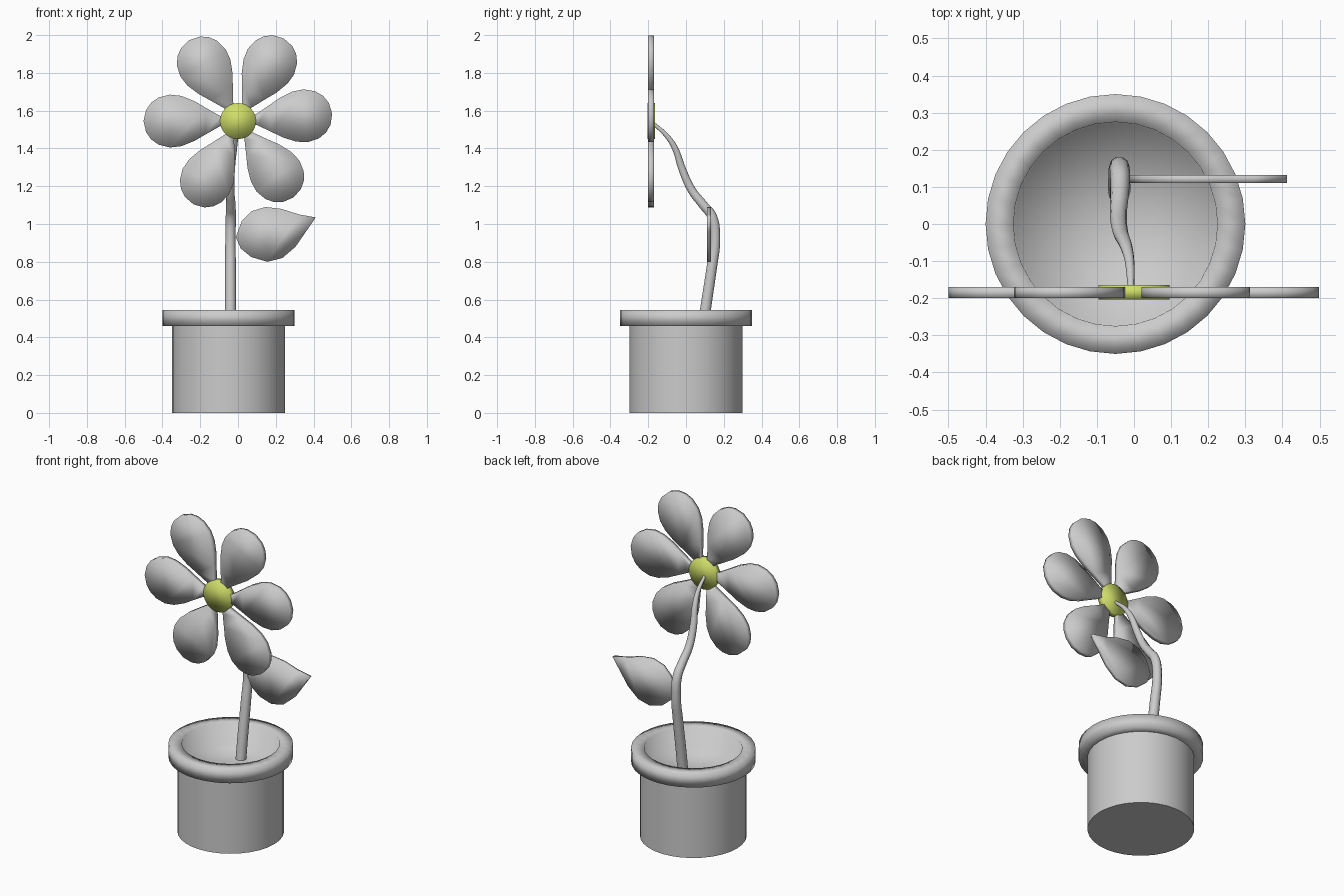
import bpy, bmesh, math
from math import sin, cos, radians

if "Cube" in bpy.data.objects:
    bpy.data.objects.remove(bpy.data.objects["Cube"])


def material(name, rgb):
    m = bpy.data.materials.new(name)
    m.diffuse_color = (*rgb, 1)
    m.use_nodes = True
    m.node_tree.nodes["Principled BSDF"].inputs["Base Color"].default_value = m.diffuse_color
    return m


GREY = material("light_grey", (0.6, 0.6, 0.6))
YELLOW = material("yellow_green", (0.62, 0.72, 0.14))


def finish(name, bm, mat):
    bmesh.ops.recalc_face_normals(bm, faces=bm.faces)
    for f in bm.faces:
        f.smooth = True
    me = bpy.data.meshes.new(name)
    bm.to_mesh(me)
    bm.free()
    me.materials.append(mat)
    ob = bpy.data.objects.new(name, me)
    bpy.context.collection.objects.link(ob)
    return ob


def lathe(name, profile, centre_x, mat, sides=32):
    """Turn (radius, z) points around a vertical axis."""
    bm = bmesh.new()
    vs = [bm.verts.new((r, 0, z)) for r, z in profile]
    es = [bm.edges.new(p) for p in zip(vs, vs[1:])]
    bmesh.ops.spin(bm, geom=vs + es, cent=(0, 0, 0), axis=(0, 0, 1),
                   angle=2 * math.pi, steps=sides, use_duplicate=False)
    bmesh.ops.remove_doubles(bm, verts=bm.verts, dist=1e-4)
    bmesh.ops.translate(bm, verts=bm.verts, vec=(centre_x, 0, 0))
    return finish(name, bm, mat)


def plate(name, outline, y0, y1, mat):
    """Thicken an x-z outline between two depths."""
    bm = bmesh.new()
    face = bm.faces.new([bm.verts.new((x, y0, z)) for x, z in outline])
    ext = bmesh.ops.extrude_face_region(bm, geom=[face], use_keep_orig=True)
    moved = [v for v in ext["geom"] if isinstance(v, bmesh.types.BMVert)]
    bmesh.ops.translate(bm, verts=moved, vec=(0, y1 - y0, 0))
    return finish(name, bm, mat)


# Pot body and hollow rim
body = lathe("pot_body", [(0, 0), (0.30, 0), (0.30, 0.465)], -0.05, GREY)
body.data.shade_smooth()
body.data.set_sharp_from_angle(angle=radians(40))
lathe("pot_rim", [(0.29, 0.46), (0.35, 0.46), (0.35, 0.545), (0.275, 0.545),
                  (0.27, 0.42), (0, 0.42)], -0.05, GREY)

# Six teardrop petals
CZ = 1.545
half = [(0.05, 0.012), (0.10, 0.03), (0.17, 0.07), (0.23, 0.105), (0.30, 0.133),
        (0.36, 0.14), (0.42, 0.125), (0.46, 0.097), (0.487, 0.058)]
petal = half + [(0.5, 0)] + [(r, -w) for r, w in reversed(half)]
for i, deg in enumerate((4.5, 61, 121, 180, 242, 306)):
    c, s = cos(radians(deg)), sin(radians(deg))
    plate(f"petal_{i + 1}", [(r * c - w * s, CZ + r * s + w * c) for r, w in petal],
          -0.20, -0.17, GREY)

# Flower centre
disc = [(0.095 * cos(math.tau * i / 32), CZ + 0.095 * sin(math.tau * i / 32))
        for i in range(32)]
plate("flower_centre", disc, -0.203, -0.165, YELLOW)

# Leaf
plate("leaf", [(-0.012, 0.93), (0.02, 1.015), (0.07, 1.067), (0.145, 1.09),
               (0.23, 1.08), (0.325, 1.05), (0.412, 1.035), (0.36, 0.96),
               (0.305, 0.88), (0.235, 0.82), (0.155, 0.80), (0.07, 0.825),
               (0.015, 0.87)], 0.11, 0.132, GREY)

# Curved, tapering stem: x, y, z, radius
path = [(-0.04, 0.085, 0.41, 0.03), (-0.04, 0.105, 0.56, 0.03),
        (-0.04, 0.135, 0.76, 0.029), (-0.04, 0.155, 0.92, 0.027),
        (-0.038, 0.138, 1.04, 0.027), (-0.038, 0.092, 1.10, 0.025),
        (-0.042, 0.03, 1.18, 0.023), (-0.037, -0.02, 1.29, 0.021),
        (-0.022, -0.058, 1.40, 0.017), (-0.012, -0.10, 1.465, 0.013),
        (-0.008, -0.17, 1.53, 0.009)]
cu = bpy.data.curves.new("stem", 'CURVE')
cu.dimensions = '3D'
cu.bevel_depth = 1.0
cu.bevel_resolution = 3
cu.resolution_u = 5
cu.use_fill_caps = True
sp = cu.splines.new('BEZIER')
sp.bezier_points.add(len(path) - 1)
for p, (x, y, z, r) in zip(sp.bezier_points, path):
    p.co = (x, y, z)
    p.radius = r
    p.handle_left_type = p.handle_right_type = 'AUTO'
cu.materials.append(GREY)
bpy.context.collection.objects.link(bpy.data.objects.new("stem", cu))
